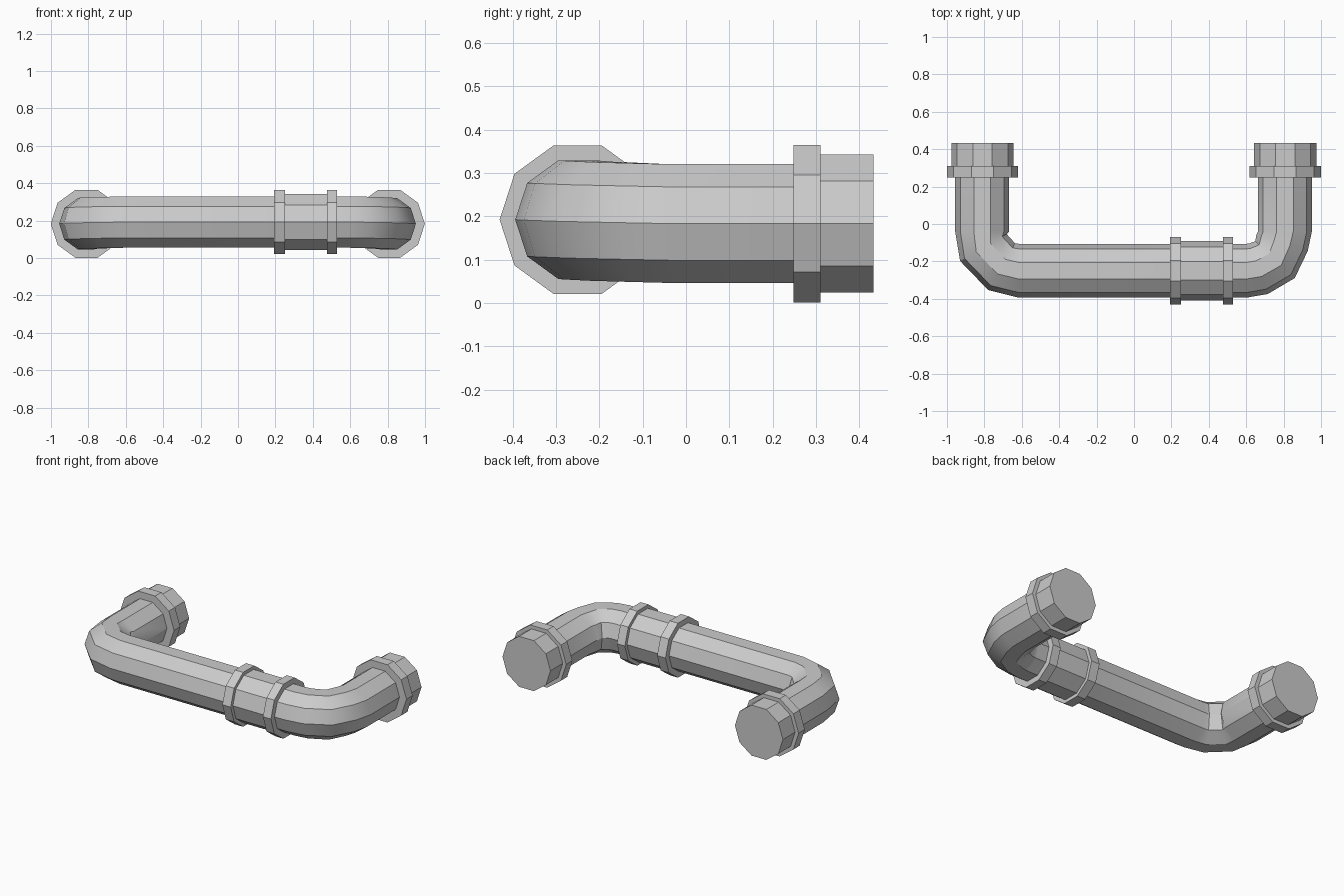
import bpy, bmesh
from math import sin, cos, pi, radians

if "Cube" in bpy.data.objects:
    bpy.data.objects.remove(bpy.data.objects["Cube"])

SIDES = 10
Z_END, Z_MID = 0.183, 0.192   # axis height at the ends and along the front run
Y_RUN = -0.25                 # axis of the front run


def sweep(name, rings):
    """Skin ten-sided rings (x, y, z, angle of the horizontal normal, radius)."""
    bm = bmesh.new()
    loops = []
    for x, y, z, ang, r in rings:
        a = radians(ang)
        loop = []
        for i in range(SIDES):
            t = 2 * pi * i / SIDES
            loop.append(bm.verts.new((x + r * cos(t) * cos(a),
                                      y + r * cos(t) * sin(a),
                                      z + r * sin(t))))
        loops.append(loop)
    for p, q in zip(loops, loops[1:]):
        for i in range(SIDES):
            j = (i + 1) % SIDES
            bm.faces.new((p[i], p[j], q[j], q[i]))
    bm.faces.new(loops[0])
    bm.faces.new(loops[-1])
    bmesh.ops.recalc_face_normals(bm, faces=bm.faces)
    mesh = bpy.data.meshes.new(name)
    bm.to_mesh(mesh)
    bm.free()
    obj = bpy.data.objects.new(name, mesh)
    bpy.context.collection.objects.link(obj)
    return obj


def collar_y(name, x, y0, y1, r):
    return sweep(name, [(x, y, Z_END, 0, r) for y in (y0, y1)])


def collar_x(name, x0, x1, r):
    return sweep(name, [(x, Y_RUN, Z_MID, 90, r) for x in (x0, x1)])


# Bent pipe: tight three-step bend on the left, rounder four-step bend on the right
R = 0.144
pipe = sweep("bent_pipe", [
    (-0.812, 0.28, Z_END, 0, R),
    (-0.812, -0.04, Z_END, 0, R),
    (-0.805, -0.126, 0.186, 30, R),
    (-0.708, -0.228, 0.190, 60, R),
    (-0.615, Y_RUN, Z_MID, 90, R),
    (0.600, Y_RUN, Z_MID, 90, R),
    (0.666, -0.239, 0.191, 110, R),
    (0.754, -0.191, 0.188, 137, R),
    (0.791, -0.103, 0.185, 163, R),
    (0.807, -0.04, Z_END, 180, R),
    (0.807, 0.28, Z_END, 180, R),
])
bpy.context.view_layer.objects.active = pipe
pipe.select_set(True)
bpy.ops.object.shade_smooth_by_angle(angle=radians(33))

# End fittings: flange ring and closed socket on each leg
for side, x in (("left", -0.81), ("right", 0.808)):
    collar_y(side + "_end_flange", x, 0.248, 0.31, 0.191)
    collar_y(side + "_end_socket", x, 0.31, 0.432, 0.167)

# Coupling on the front run: sleeve between two flanges
collar_x("coupling_sleeve", 0.24, 0.485, 0.158)
collar_x("coupling_flange_left", 0.192, 0.25, 0.18)
collar_x("coupling_flange_right", 0.475, 0.53, 0.18)
